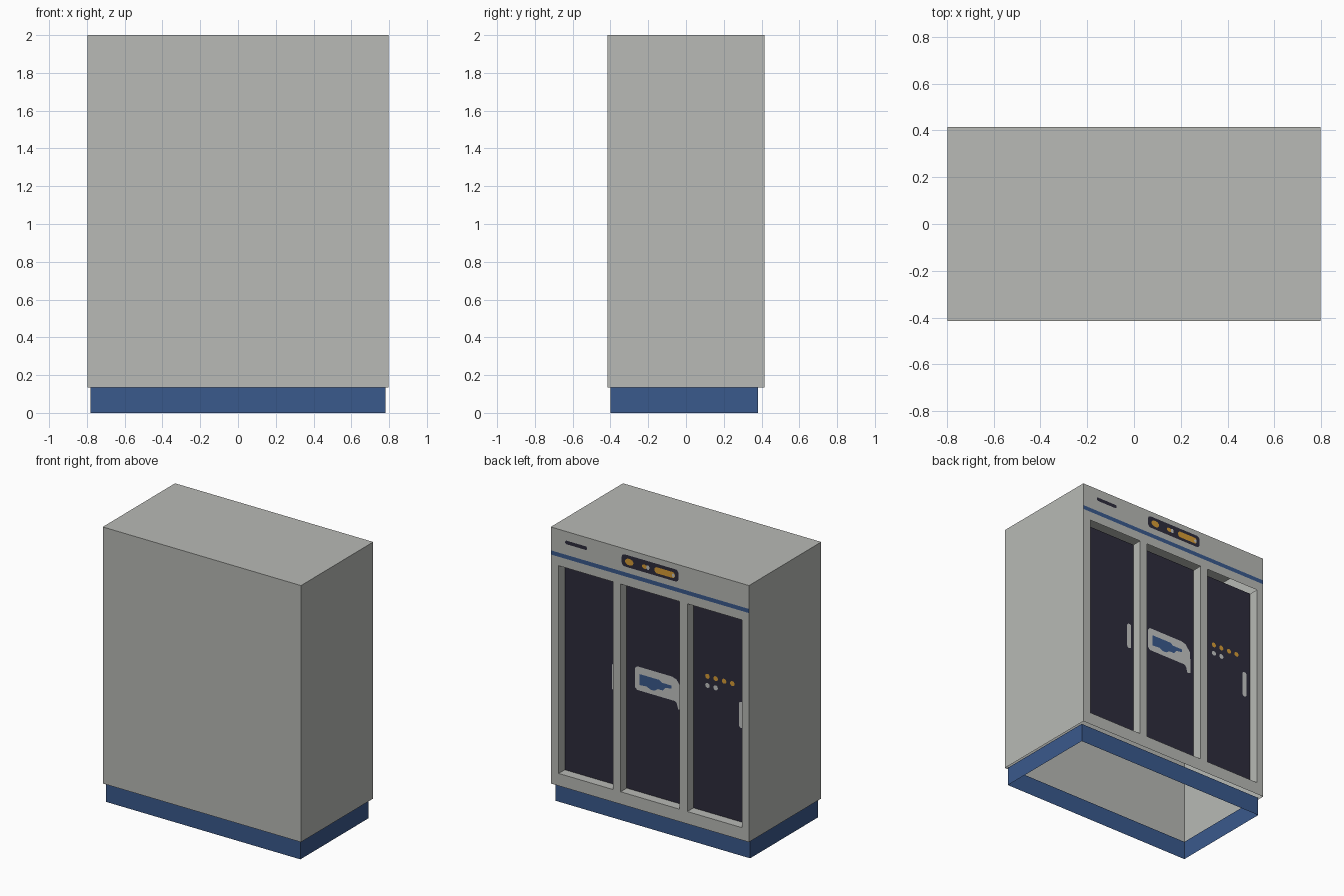
import bpy, bmesh, math

if "Cube" in bpy.data.objects:
    bpy.data.objects.remove(bpy.data.objects["Cube"])

def material(name, rgb):
    m = bpy.data.materials.new(name)
    m.diffuse_color = (*rgb, 1)
    m.use_nodes = True
    m.node_tree.nodes["Principled BSDF"].inputs["Base Color"].default_value = m.diffuse_color
    return m

GREY = material("cabinet grey", (0.48, 0.49, 0.465))
BLUE = material("blue", (0.042, 0.1, 0.265))
DARK = material("dark glass", (0.027, 0.025, 0.045))
LIGHT = material("light grey", (0.55, 0.56, 0.55))
ORANGE = material("orange", (0.68, 0.33, 0.035))

HX, HY, BOTTOM, TOP = 0.797, 0.415, 0.135, 2.0
DEPTH = 0.07                      # recess depth of the doors
DOORS = [(-0.74, -0.302), (-0.24, 0.235), (0.295, 0.733)]
DZ0, DZ1 = 0.225, 1.735           # door opening heights
STRIPE = (1.80, 1.83)

def finish(name, bm, mats):
    me = bpy.data.meshes.new(name)
    bm.to_mesh(me)
    bm.free()
    for m in mats:
        me.materials.append(m)
    ob = bpy.data.objects.new(name, me)
    bpy.context.collection.objects.link(ob)
    return ob

def face(bm, pts, direction, mat=0):
    """Add a polygon whose normal points along direction."""
    f = bm.faces.new([bm.verts.new(p) for p in pts])
    f.normal_update()
    if sum(a * b for a, b in zip(f.normal, direction)) < 0:
        f.normal_flip()
    f.material_index = mat

def side(bm, x, y0, y1, z0, z1, d):
    face(bm, [(x, y0, z0), (x, y1, z0), (x, y1, z1), (x, y0, z1)], (d, 0, 0))

def wall(bm, y, x0, x1, z0, z1, d, mat=0):
    face(bm, [(x0, y, z0), (x1, y, z0), (x1, y, z1), (x0, y, z1)], (0, d, 0), mat)

def level(bm, z, x0, x1, y0, y1):
    face(bm, [(x0, y0, z), (x1, y0, z), (x1, y1, z), (x0, y1, z)], (0, 0, 1))

# Cabinet shell: thin sheet walls, open underneath
bm = bmesh.new()
level(bm, TOP, -HX, HX, -HY, HY)
wall(bm, -HY, -HX, HX, BOTTOM, TOP, -1)
for s in (-1, 1):
    side(bm, s * HX, -HY, HY, BOTTOM, TOP, s)
# Door-side wall as a grid of cells, leaving the openings out
xs = [-HX] + [x for d in DOORS for x in d] + [HX]
for i in range(len(xs) - 1):
    if i % 2 == 0:
        wall(bm, HY, xs[i], xs[i + 1], DZ0, DZ1, 1)
for z0, z1, m in ((BOTTOM, DZ0, 0), (DZ1, STRIPE[0], 0), (*STRIPE, 1), (STRIPE[1], TOP, 0)):
    wall(bm, HY, -HX, HX, z0, z1, 1, m)
# Jambs and sills of the recesses
for x0, x1 in DOORS:
    side(bm, x0, HY - DEPTH, HY, DZ0, DZ1, 1)
    side(bm, x1, HY - DEPTH, HY, DZ0, DZ1, -1)
    level(bm, DZ0, x0, x1, HY - DEPTH, HY)
bmesh.ops.remove_doubles(bm, verts=bm.verts, dist=1e-4)
finish("cabinet_shell", bm, [GREY, BLUE])

# Plinth: open ring
bm = bmesh.new()
for s, y in ((-1, -0.40), (1, 0.38)):
    wall(bm, y, -0.782, 0.782, 0, BOTTOM, s)
    side(bm, s * 0.782, -0.40, 0.38, 0, BOTTOM, s)
bmesh.ops.remove_doubles(bm, verts=bm.verts, dist=1e-4)
finish("plinth", bm, [BLUE])

# Dark door panels
for i, (x0, x1) in enumerate(DOORS):
    bm = bmesh.new()
    wall(bm, HY - DEPTH, x0, x1, DZ0, DZ1, 1)
    finish(f"door_panel_{i + 1}", bm, [DARK])

# Flat details, given as outlines in x and z
def plate(name, outline, y, mat):
    bm = bmesh.new()
    face(bm, [(x, y, z) for x, z in outline], (0, 1, 0))
    finish(name, bm, [mat])

def rounded(cx, cz, w, h, r, n=5):
    pts = []
    for k, (sx, sz) in enumerate(((1, 1), (-1, 1), (-1, -1), (1, -1))):
        for j in range(n + 1):
            a = math.pi / 2 * (k + j / n)
            pts.append((cx + sx * (w / 2 - r) + r * math.cos(a),
                        cz + sz * (h / 2 - r) + r * math.sin(a)))
    return pts

def disc(cx, cz, rx, rz, n=16):
    return [(cx + rx * math.cos(2 * math.pi * k / n), cz + rz * math.sin(2 * math.pi * k / n))
            for k in range(n)]

P = HY - DEPTH + 0.003
F = HY + 0.002

# Door handles
for x in (0.335, -0.688):
    plate("door_handle", rounded(x, 1.005, 0.035, 0.19, 0.016), P, LIGHT)

# Middle door plate with its hanging handle end, and blue patch
plate("middle_plate", [(0.15, 1.135), (-0.13, 1.135), (-0.165, 1.125), (-0.205, 1.075),
                       (-0.21, 0.92), (-0.20, 0.91), (-0.18, 0.91), (-0.17, 0.95),
                       (-0.155, 0.963), (0.15, 0.963), (0.167, 0.98), (0.167, 1.118)], P, LIGHT)
plate("middle_patch", [(0.13, 1.085), (-0.03, 1.085), (-0.05, 1.07), (-0.13, 1.07),
                       (-0.13, 1.048), (-0.08, 1.04), (-0.06, 1.015), (-0.02, 1.015),
                       (0.01, 0.995), (0.04, 0.995), (0.07, 1.01), (0.13, 1.005)], P + 0.003, BLUE)

# Indicator lamps on the third door
for x in (-0.416, -0.482, -0.55, -0.616):
    plate("orange_lamp", disc(x, 1.213, 0.018, 0.018), P, ORANGE)
for x in (-0.416, -0.482):
    plate("pale_lamp", disc(x, 1.147, 0.018, 0.018), P, LIGHT)

# Control display and slot on the header
plate("control_display", rounded(-0.003, 1.917, 0.456, 0.088, 0.025), F, DARK)
plate("header_slot", rounded(0.592, 1.922, 0.176, 0.026, 0.012), F, DARK)
D = F + 0.002
plate("display_dial", disc(0.163, 1.915, 0.034, 0.024), D, ORANGE)
plate("display_button", disc(0.04, 1.915, 0.02, 0.015), D, ORANGE)
plate("display_pale_button", disc(0.013, 1.915, 0.013, 0.017), D + 0.001, LIGHT)
plate("display_readout", rounded(-0.122, 1.915, 0.165, 0.044, 0.02), D, ORANGE)
plate("readout_end", disc(-0.192, 1.913, 0.011, 0.013), D + 0.001, LIGHT)
